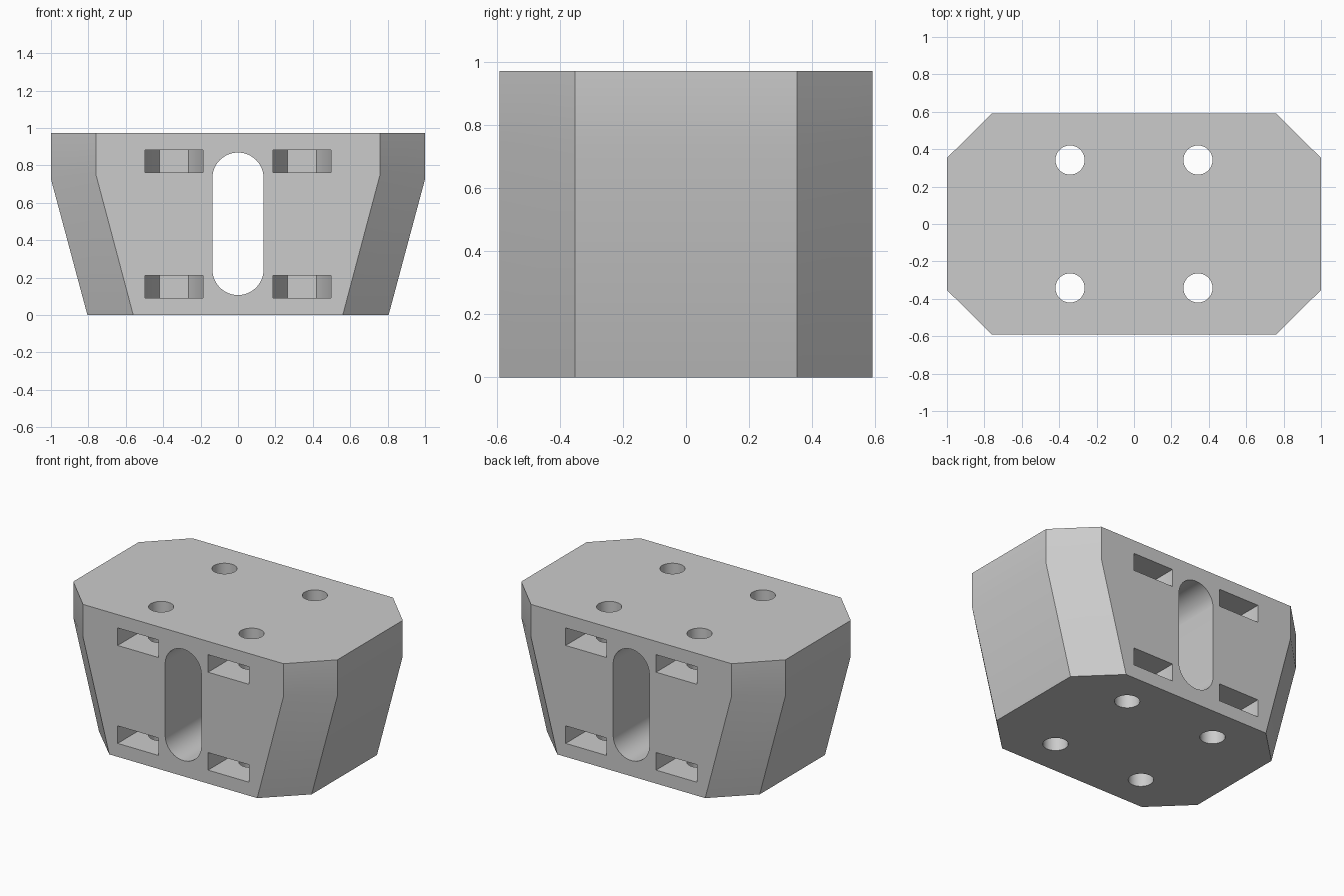
import bpy, bmesh
from math import sin, cos, pi
from mathutils import Vector

if "Cube" in bpy.data.objects:
    bpy.data.objects.remove(bpy.data.objects["Cube"], do_unlink=True)

HEIGHT, DEPTH, CORNER_Y = 0.973, 0.592, 0.353
HOLE = 0.342                      # bolt centre offset in x and y

grey = bpy.data.materials.new("light_grey")
grey.use_nodes = True
color = (0.6, 0.6, 0.6, 1)
grey.diffuse_color = color
grey.node_tree.nodes["Principled BSDF"].inputs["Base Color"].default_value = color


def loft(name, rings):
    """Closed solid skinned through matching rings of points."""
    bm = bmesh.new()
    loops = [[bm.verts.new(p) for p in ring] for ring in rings]
    n = len(loops[0])
    for low, high in zip(loops, loops[1:]):
        for i in range(n):
            j = (i + 1) % n
            bm.faces.new((low[i], low[j], high[j], high[i]))
    bm.faces.new(loops[0][::-1])
    bm.faces.new(loops[-1])
    bmesh.ops.recalc_face_normals(bm, faces=bm.faces)
    mesh = bpy.data.meshes.new(name)
    bm.to_mesh(mesh)
    bm.free()
    mesh.materials.append(grey)
    obj = bpy.data.objects.new(name, mesh)
    bpy.context.collection.objects.link(obj)
    return obj


def prism(name, outline, start, end):
    """Extrude an outline of 3D points between two offsets."""
    return loft(name, [[Vector(p) + Vector(o) for p in outline] for o in (start, end)])


def arc(radius, first, last, count):
    angles = [first + (last - first) * i / count for i in range(count + 1)]
    return [(radius * cos(a), radius * sin(a)) for a in angles]


def octagon(front_x, front_z, side_x, side_z):
    quarter = [(side_x, CORNER_Y, side_z), (front_x, DEPTH, front_z)]
    half = quarter + [(-x, y, z) for x, y, z in quarter[::-1]]
    return half + [(-x, -y, z) for x, y, z in half]


# Tapered block with chamfered corners
block = loft("block", [octagon(0.56, 0, 0.805, 0),
                       octagon(0.759, 0.749, 1, 0.727),
                       octagon(0.759, HEIGHT, 1, HEIGHT)])

# Central rounded slot, front to back
r, low, high = 0.137, 0.244, 0.732
slot = [(x, 0, z + high) for x, z in arc(r, 0, pi, 24)]
slot += [(x, 0, z + low) for x, z in arc(r, pi, 2 * pi, 24)]
cutters = [prism("slot_cutter", slot, (0, -1, 0), (0, 1, 0))]

# Bolt holes and side-loaded hexagonal nut pockets
circle = [(x, y, 0) for x, y in arc(0.078, 0, 2 * pi, 48)[:-1]]
R = 0.154
for sx in (-1, 1):
    for sy in (-1, 1):
        centre = Vector((sx * HOLE, sy * HOLE, 0))
        cutters.append(prism("bolt_cutter", circle, centre - Vector((0, 0, 1)),
                             centre + Vector((0, 0, 2))))
        pocket = [(x, -sy * y, 0) for x, y in arc(R, 0, pi, 3)]
        pocket += [(-R, sy, 0), (R, sy, 0)]
        for bottom, top in ((0.092, 0.212), (0.762, 0.882)):
            cutters.append(prism("nut_pocket_cutter", pocket,
                                 centre + Vector((0, 0, bottom)),
                                 centre + Vector((0, 0, top))))

bpy.context.view_layer.objects.active = block
for cutter in cutters:
    cutter.hide_render = True
    mod = block.modifiers.new("cut", "BOOLEAN")
    mod.operation = "DIFFERENCE"
    mod.solver = "EXACT"
    mod.object = cutter
    bpy.ops.object.modifier_apply(modifier=mod.name)
    bpy.data.objects.remove(cutter, do_unlink=True)

# Smooth round walls, keep the corners crisp
bpy.ops.object.select_all(action="DESELECT")
block.select_set(True)
bpy.ops.object.shade_smooth_by_angle(angle=pi / 6)
